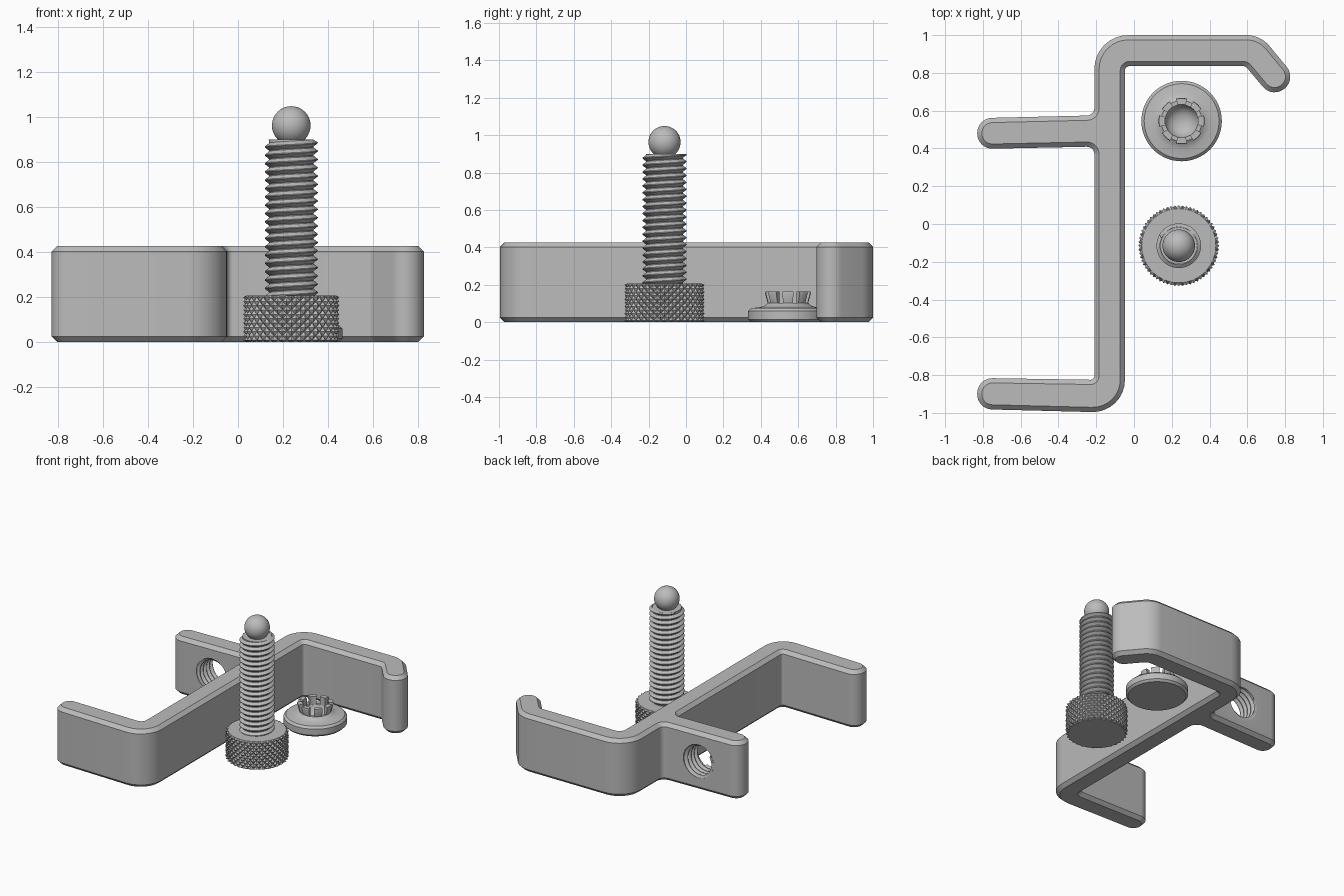
import bpy, bmesh, math
from math import sin, cos, pi, tau
from mathutils import Vector, Matrix

if "Cube" in bpy.data.objects:
    bpy.data.objects.remove(bpy.data.objects["Cube"])

GREY = (0.5, 0.5, 0.5, 1)
metal = bpy.data.materials.new("plain_grey")
metal.use_nodes = True
metal.diffuse_color = GREY
metal.node_tree.nodes["Principled BSDF"].inputs["Base Color"].default_value = GREY


def finish(name, bm, location=(0, 0, 0)):
    """Turn a bmesh into a named, coloured object."""
    mesh = bpy.data.meshes.new(name)
    bm.to_mesh(mesh)
    bm.free()
    mesh.materials.append(metal)
    obj = bpy.data.objects.new(name, mesh)
    obj.location = location
    bpy.context.collection.objects.link(obj)
    return obj


def activate(obj):
    bpy.ops.object.select_all(action='DESELECT')
    obj.select_set(True)
    bpy.context.view_layer.objects.active = obj


def smooth(obj):
    activate(obj)
    bpy.ops.object.shade_smooth_by_angle(angle=math.radians(30))
    return obj


def rounded(corners, steps=8):
    """Replace every (x, y, radius) corner by an arc."""
    points = []
    for k, (x, y, r) in enumerate(corners):
        p = Vector((x, y))
        u = (Vector(corners[k - 1][:2]) - p).normalized()
        v = (Vector(corners[(k + 1) % len(corners)][:2]) - p).normalized()
        half = u.angle(v) / 2
        centre = p + (u + v).normalized() * r / sin(half)
        start = p + u * r / math.tan(half) - centre
        end = p + v * r / math.tan(half) - centre
        turn = math.atan2(start.x * end.y - start.y * end.x, start.dot(end))
        for s in range(steps + 1):
            points.append(centre + Matrix.Rotation(turn * s / steps, 2) @ start)
    return points


def lathe(name, profile, location, sides=64):
    """Revolve an (r, z) profile about the z axis."""
    bm = bmesh.new()
    verts = [bm.verts.new((r, 0, z)) for r, z in profile]
    edges = [bm.edges.new(pair) for pair in zip(verts, verts[1:])]
    bmesh.ops.spin(bm, geom=verts + edges, cent=(0, 0, 0), axis=(0, 0, 1),
                   angle=tau, steps=sides)
    bmesh.ops.remove_doubles(bm, verts=bm.verts[:], dist=1e-5)
    bmesh.ops.recalc_face_normals(bm, faces=bm.faces[:])
    return smooth(finish(name, bm, location))


def thread(name, length, base, crest, location, pitch=0.037, sides=48, inside=False):
    """Helical ridge surface that runs out to the base radius at both ends."""
    bm = bmesh.new()
    rows = []
    for turn in range(-1, int(length / pitch) + 2):
        for part, r in ((0, base), (0.1, base), (0.5, crest), (0.6, crest)):
            row = []
            for i in range(sides + 1):
                z = pitch * (turn + part + i / sides)
                radius = r if 0 < z < length else base
                z = min(max(z, 0), length)
                a = tau * i / sides
                row.append(bm.verts.new((radius * cos(a), radius * sin(a), z)))
            rows.append(row)
    for low, high in zip(rows, rows[1:]):
        for i in range(sides):
            quad = [low[i], low[i + 1], high[i + 1], high[i]]
            bm.faces.new(quad[::-1] if inside else quad)
    bmesh.ops.remove_doubles(bm, verts=bm.verts[:], dist=1e-5)
    bmesh.ops.dissolve_degenerate(bm, edges=bm.edges[:], dist=1e-5)
    return smooth(finish(name, bm, location))


# Bracket: rounded outline, extruded, with chamfered rims
HEIGHT = 0.427
outline = rounded([
    (-0.83, -0.98, 0.08), (-0.048, -1.0, 0.17), (-0.048, 0.836, 0.025),
    (0.59, 0.836, 0.03), (0.734, 0.665, 0.08), (0.86, 0.769, 0.08),
    (0.67, 1.0, 0.16), (-0.21, 1.0, 0.18), (-0.21, 0.575, 0.04),
    (-0.83, 0.56, 0.08), (-0.83, 0.397, 0.08), (-0.21, 0.41, 0.04),
    (-0.21, -0.825, 0.02), (-0.83, -0.815, 0.08)])
bm = bmesh.new()
base = bm.faces.new([bm.verts.new((p.x, p.y, 0)) for p in outline])
top = bmesh.ops.extrude_face_region(bm, geom=[base], use_keep_orig=True)
bmesh.ops.translate(bm, vec=(0, 0, HEIGHT),
                    verts=[g for g in top["geom"] if isinstance(g, bmesh.types.BMVert)])
bmesh.ops.recalc_face_normals(bm, faces=bm.faces[:])
rims = [e for e in bm.edges if abs(e.verts[0].co.z - e.verts[1].co.z) < 1e-6]
bmesh.ops.bevel(bm, geom=rims, offset=0.025, segments=1, affect='EDGES',
                clamp_overlap=False)
bracket = finish("bracket", bm)

# Hole through the middle tab, lined with a thread
HOLE_X, HOLE_Z, HOLE_R = -0.5, HEIGHT / 2, 0.122
bpy.ops.mesh.primitive_cylinder_add(vertices=48, radius=HOLE_R, depth=0.4,
                                    location=(HOLE_X, 0.48, HOLE_Z),
                                    rotation=(pi / 2, 0, 0))
cutter = bpy.context.object
cutter.name = "hole_cutter"
cutter.hide_render = True
cut = bracket.modifiers.new("hole", 'BOOLEAN')
cut.operation = 'DIFFERENCE'
cut.solver = 'EXACT'
cut.object = cutter
activate(bracket)
bpy.ops.object.modifier_apply(modifier=cut.name)
bpy.data.objects.remove(cutter)
smooth(bracket)
liner = thread("hole_thread", 0.16, HOLE_R, 0.102, (HOLE_X, 0.566, HOLE_Z), inside=True)
liner.rotation_euler.x = pi / 2

# Knurled knob: a lattice of small pyramids between two flat caps
SCREW_X, SCREW_Y = 0.237, -0.115
KNOB_TOP, COLS, ROWS = 0.208, 64, 10
bm = bmesh.new()


def ring(z, radius):
    return [bm.verts.new((radius(i) * cos(tau * i / COLS),
                          radius(i) * sin(tau * i / COLS), z)) for i in range(COLS)]


rings = [ring(0, lambda i: 0.196)]
for j in range(ROWS + 1):
    rings.append(ring(0.008 + (KNOB_TOP - 0.016) * j / ROWS,
                      lambda i: 0.199 if (i + j) % 2 else 0.214))
rings.append(ring(KNOB_TOP, lambda i: 0.196))
for j, (low, high) in enumerate(zip(rings, rings[1:])):
    for i in range(COLS):
        n = (i + 1) % COLS
        a, b, c, d = low[i], low[n], high[n], high[i]
        if (i + j) % 2:
            faces = ((a, b, d), (b, c, d))
        else:
            faces = ((a, b, c), (a, c, d))
        for f in faces:
            bm.faces.new(f)
bm.faces.new(rings[0][::-1])
bm.faces.new(rings[-1])
finish("knurled_knob", bm, (SCREW_X, SCREW_Y, 0))

# Screw shaft with thread and ball tip
SHAFT_TOP = 0.9
thread("screw_thread", SHAFT_TOP - 0.2, 0.099, 0.118, (SCREW_X, SCREW_Y, 0.2))
lathe("screw_core", [(0, 0.19), (0.098, 0.19), (0.098, SHAFT_TOP), (0, SHAFT_TOP)],
      (SCREW_X, SCREW_Y, 0))
bpy.ops.mesh.primitive_uv_sphere_add(segments=48, ring_count=24, radius=0.086,
                                     location=(SCREW_X, SCREW_Y, 0.963))
ball = bpy.context.object
ball.name = "ball_tip"
ball.data.materials.append(metal)
smooth(ball)

# Foot pad: chamfered disc rising to a hollow socket
FOOT = (0.252, 0.545, 0)
lathe("foot_pad", [(0, 0), (0.198, 0), (0.213, 0.015), (0.213, 0.06), (0.198, 0.075),
                   (0.15, 0.08), (0.125, 0.088), (0.108, 0.102), (0.087, 0.102),
                   (0.08, 0.078), (0.06, 0.055), (0.035, 0.042), (0, 0.037)], FOOT)

# Ring of flared socket teeth
bm = bmesh.new()
TEETH, STEPS = 8, 4
section = ((0.087, 0.095), (0.106, 0.095), (0.122, 0.152), (0.12, 0.163), (0.088, 0.163))
for t in range(TEETH):
    slices = []
    for s in range(STEPS + 1):
        a = tau * t / TEETH + math.radians(14) * (2 * s / STEPS - 1)
        slices.append([bm.verts.new((r * cos(a), r * sin(a), z)) for r, z in section])
    for p, q in zip(slices, slices[1:]):
        for k in range(len(section)):
            bm.faces.new((p[k - 1], p[k], q[k], q[k - 1]))
    bm.faces.new(slices[0])
    bm.faces.new(slices[-1][::-1])
bmesh.ops.recalc_face_normals(bm, faces=bm.faces[:])
smooth(finish("socket_teeth", bm, FOOT))
